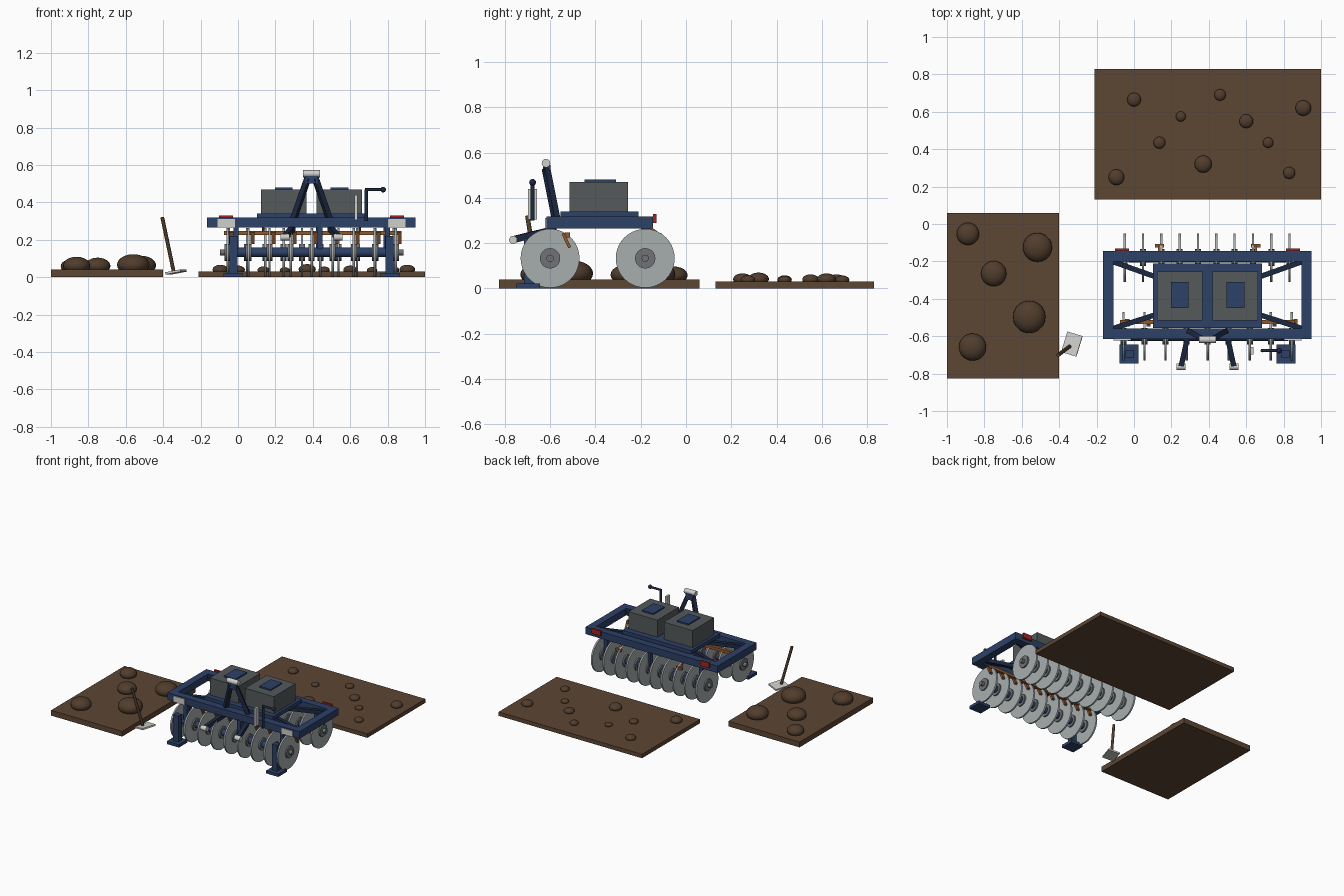
import bpy, bmesh, math
from mathutils import Vector, Matrix

if "Cube" in bpy.data.objects:
    bpy.data.objects.remove(bpy.data.objects["Cube"])


def material(name, r, g, b):
    m = bpy.data.materials.new(name)
    m.diffuse_color = (r, g, b, 1)
    m.use_nodes = True
    m.node_tree.nodes["Principled BSDF"].inputs["Base Color"].default_value = m.diffuse_color
    return m


NAVY = material("navy paint", .026, .052, .135)
DARK = material("dark navy paint", .012, .022, .055)
SOIL = material("soil", .107, .061, .034)
CLOD = material("clod brown", .082, .047, .026)
GREY = material("hopper grey", .09, .10, .105)
STEEL = material("disc steel", .39, .42, .43)
HUB = material("dark steel", .16, .17, .18)
PALE = material("pale steel", .62, .62, .60)
RED = material("reflector red", .37, .018, .015)
RUST = material("scraper orange", .28, .10, .028)

CX = .393  # machine centre line


def finish(name, bm, mat, smooth=False):
    bmesh.ops.recalc_face_normals(bm, faces=bm.faces)
    me = bpy.data.meshes.new(name)
    bm.to_mesh(me)
    bm.free()
    me.materials.append(mat)
    ob = bpy.data.objects.new(name, me)
    bpy.context.collection.objects.link(ob)
    if smooth:
        bpy.ops.object.select_all(action='DESELECT')
        ob.select_set(True)
        bpy.context.view_layer.objects.active = ob
        bpy.ops.object.shade_smooth_by_angle(angle=math.radians(35))
    return ob


def box(name, x0, x1, y0, y1, z0, z1, mat):
    bm = bmesh.new()
    mtx = Matrix.Translation(((x0 + x1) / 2, (y0 + y1) / 2, (z0 + z1) / 2)) \
        @ Matrix.Diagonal((x1 - x0, y1 - y0, z1 - z0, 1))
    bmesh.ops.create_cube(bm, size=1, matrix=mtx)
    return finish(name, bm, mat)


def along(a, b):
    a, b = Vector(a), Vector(b)
    d = b - a
    return Matrix.Translation((a + b) / 2) @ d.to_track_quat('Z', 'Y').to_matrix().to_4x4(), d.length


def rod(name, a, b, r, mat, sides=16, r2=None):
    mtx, length = along(a, b)
    bm = bmesh.new()
    bmesh.ops.create_cone(bm, cap_ends=True, segments=sides, radius1=r,
                          radius2=r if r2 is None else r2, depth=length, matrix=mtx)
    return finish(name, bm, mat, True)


def bar(name, a, b, w, h, mat):
    mtx, length = along(a, b)
    bm = bmesh.new()
    bmesh.ops.create_cube(bm, size=1, matrix=mtx @ Matrix.Diagonal((w, h, length, 1)))
    return finish(name, bm, mat)


def ball(name, c, r, mat, squash=1.0):
    bm = bmesh.new()
    mtx = Matrix.Translation(c) @ Matrix.Diagonal((1, 1, squash, 1))
    bmesh.ops.create_uvsphere(bm, u_segments=20, v_segments=12, radius=r, matrix=mtx)
    return finish(name, bm, mat, True)


# Soil plots with clods
box("back_soil", -.21, 1, .13, .83, 0, .03, SOIL)
box("left_soil", -1, -.4, -.825, .06, 0, .04, SOIL)
for x, y, r in [(0, .665, .037), (.46, .69, .031), (.905, .62, .042), (.25, .575, .027),
                (.6, .55, .037), (.136, .435, .032), (.717, .435, .028), (.37, .32, .046),
                (-.094, .25, .042), (.83, .273, .032)]:
    ball("back_clod", (x, y, .03 + .25 * r), r, CLOD, .62)
for x, y, r in [(-.888, -.053, .06), (-.516, -.125, .078), (-.75, -.265, .068),
                (-.56, -.497, .087), (-.863, -.658, .073)]:
    ball("left_clod", (x, y, .04 + .3 * r), r, CLOD, .65)

# Main frame
box("front_beam", -.165, .95, -.615, -.56, .265, .318, NAVY)
box("rear_beam", -.165, .95, -.2, -.145, .265, .318, NAVY)
for x in (-.165, .895):
    box("side_beam", x, x + .055, -.56, -.2, .265, .318, NAVY)
box("hopper_deck", .102, .684, -.555, -.21, .312, .34, NAVY)

# Hoppers and lids
for x0, x1 in ((.123, .366), (.42, .663)):
    box("hopper", x0, x1, -.515, -.255, .34, .47, GREY)
    m = (x0 + x1) / 2
    box("hopper_lid", m - .048, m + .048, -.448, -.31, .47, .48, NAVY)


# Two rows of discs, each on its own gang shaft
def gang(row, y, x_first, step, count):
    z, last = .133, x_first + step * (count - 1)
    rod(row + "_gang_tube", (x_first + .02, y, z), (last - .02, y, z), .025, NAVY)
    rod(row + "_axle", (x_first - .04, y, z), (last + .04, y, z), .016, HUB)
    for i in range(count):
        x = x_first + i * step
        rod(row + "_disc", (x - .006, y, z), (x + .006, y, z), .13, STEEL, 40)
        rod(row + "_disc_hub", (x - .016, y, z), (x + .016, y, z), .045, HUB, 20)
    for x in (x_first + .4 * step, CX + .4 * step, last - .4 * step):
        box(row + "_hanger", x - .014, x + .014, y - .018, y + .018, .14, .27, NAVY)


gang("front", -.6, -.056, .1125, 9)
gang("rear", -.18, -.05, .098, 10)

# Scraper rail with one blade behind each front disc
box("scraper_rail", -.075, .862, -.535, -.513, .225, .246, RUST)
for i in range(9):
    x = -.036 + i * .1125
    bar("scraper_blade", (x, -.543, .243), (x, -.513, .18), .022, .014, RUST)

# Paired parts, mirrored across the centre line
for s in (-1, 1):
    def mx(d):
        return CX + s * d

    def pair(name, d0, d1, y0, y1, z0, z1, mat):
        a, b = sorted((mx(d0), mx(d1)))
        box(name, a, b, y0, y1, z0, z1, mat)

    # Diagonal braces
    bar("rear_brace", (mx(.51), -.2, .292), (mx(.2), -.31, .292), .028, .028, DARK)
    bar("front_brace", (mx(.51), -.56, .292), (mx(.2), -.46, .292), .028, .028, DARK)
    # Parking stands
    pair("stand_leg", .395, .438, -.716, -.673, .02, .22, NAVY)
    pair("stand_foot", .368, .47, -.747, -.645, 0, .022, NAVY)
    # Front marker plates and rear reflectors
    pair("front_marker", .41, .503, -.622, -.615, .265, .31, PALE)
    pair("rear_reflector", .42, .495, -.145, -.131, .29, .329, RED)
    # Rear scraper brackets
    pair("rear_bracket", .232, .282, -.125, -.108, .225, .245, RUST)
    bar("rear_bracket_arm", (mx(.257), -.117, .235), (mx(.257), -.16, .268), .014, .014, RUST)
    # Mast legs and lower hitch arms
    bar("mast_leg", (mx(.1), -.572, .3), (mx(.02), -.618, .53), .028, .028, DARK)
    bar("hitch_arm", (mx(.1), -.575, .262), (mx(.142), -.765, .215), .028, .03, DARK)
    rod("hitch_pin", (mx(.118), -.763, .214), (mx(.166), -.763, .214), .018, PALE)

# Mast head
box("mast_head", CX - .032, CX + .032, -.632, -.598, .5, .545, NAVY)
rod("mast_pin", (CX - .046, -.618, .553), (CX + .046, -.618, .553), .019, PALE)

# Manual canister and crank
box("canister", .622, .638, -.697, -.657, .305, .44, PALE)
rod("crank_post", (.686, -.677, .3), (.686, -.677, .47), .009, DARK)
rod("crank_arm", (.68, -.677, .468), (.775, -.677, .468), .008, DARK)
ball("crank_knob", (.776, -.677, .468), .015, DARK)

# Spade leaning by the left plot
bm = bmesh.new()
bmesh.ops.create_cube(bm, size=1, matrix=Matrix.Translation((-.332, -.642, .028))
                      @ Matrix.Rotation(math.radians(-17), 4, 'Z')
                      @ Matrix.Rotation(math.radians(-10), 4, 'Y')
                      @ Matrix.Diagonal((.085, .115, .012, 1)))
finish("spade_blade", bm, PALE)
rod("spade_handle", (-.345, -.655, .035), (-.405, -.7, .32), .01, CLOD, 12)
